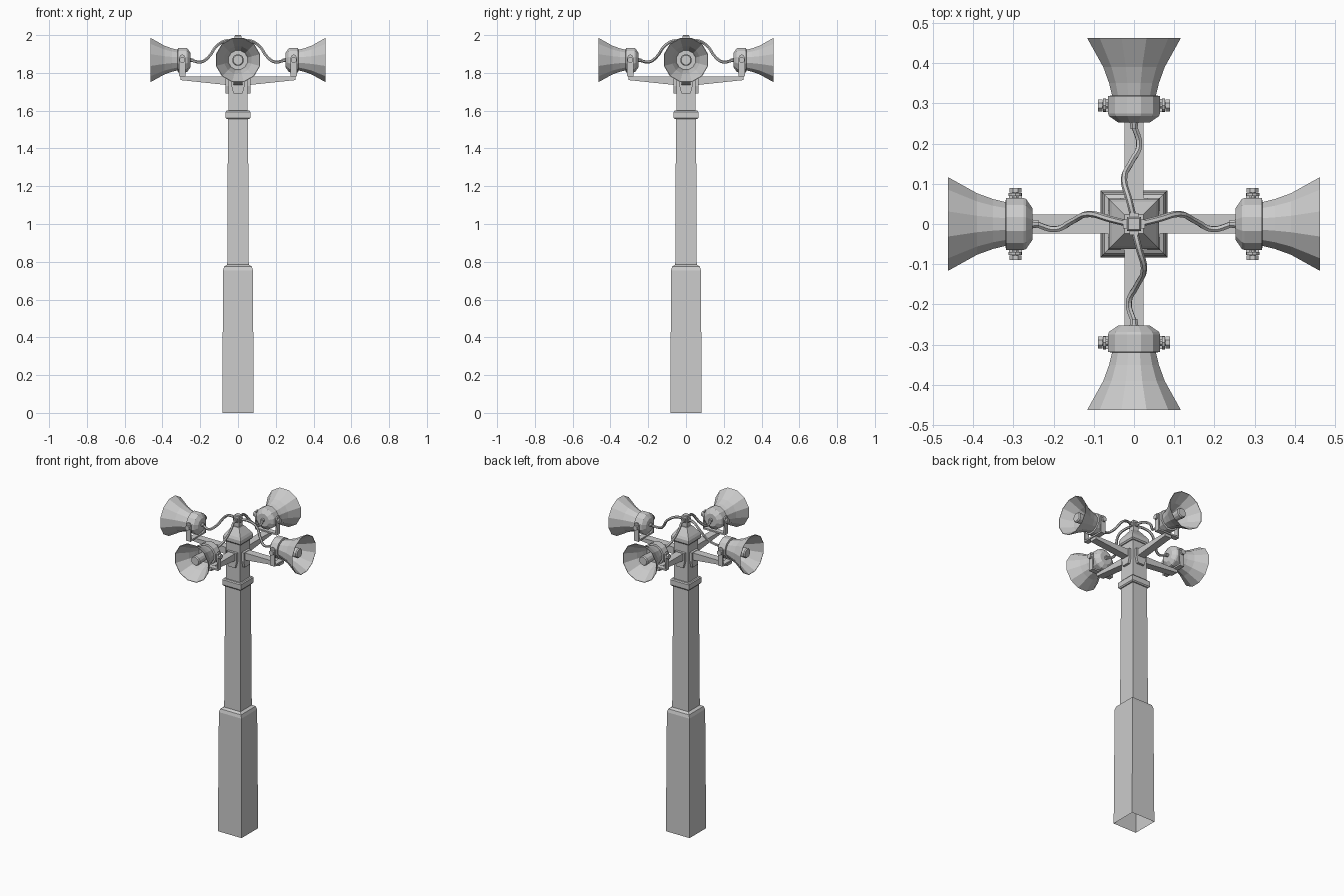
import bpy, bmesh, math
from mathutils import Matrix, Vector

cube = bpy.data.objects.get("Cube")
if cube:
    bpy.data.objects.remove(cube, do_unlink=True)

grey = bpy.data.materials.new("painted grey")
grey.use_nodes = True
grey.diffuse_color = (0.6, 0.6, 0.6, 1)
grey.node_tree.nodes["Principled BSDF"].inputs["Base Color"].default_value = (0.6, 0.6, 0.6, 1)

HORN_Z = 1.868


def add(name, data, turn=0):
    ob = bpy.data.objects.new(name, data)
    ob.rotation_euler.z = turn
    data.materials.append(grey)
    bpy.context.collection.objects.link(ob)
    return ob


def finish(name, bm, turn=0):
    bmesh.ops.recalc_face_normals(bm, faces=bm.faces)
    me = bpy.data.meshes.new(name)
    bm.to_mesh(me)
    bm.free()
    return add(name, me, turn)


def loft(name, rings, turn=0, cap_start=True, cap_end=True):
    """Skin a list of equal-length point rings."""
    bm = bmesh.new()
    loops = [[bm.verts.new(p) for p in ring] for ring in rings]
    n = len(loops[0])
    for a, b in zip(loops, loops[1:]):
        for i in range(n):
            j = (i + 1) % n
            bm.faces.new((a[i], a[j], b[j], b[i]))
    if cap_start:
        bm.faces.new(loops[0])
    if cap_end:
        bm.faces.new(loops[-1])
    return finish(name, bm, turn)


def square_stack(name, profile, cap_start=True):
    """Square section of half-width w at each height z."""
    rings = [[(-w, -w, z), (w, -w, z), (w, w, z), (-w, w, z)] for w, z in profile]
    return loft(name, rings, 0, cap_start)


def lathe(name, profile, turn, sides=12, cap_start=True, cap_end=True):
    """Revolve (x, radius) pairs about the horn axis."""
    rings = []
    for x, r in profile:
        angles = [2 * math.pi * (i + 0.5) / sides for i in range(sides)]
        rings.append([(x, r * math.cos(a), HORN_Z + r * math.sin(a)) for a in angles])
    return loft(name, rings, turn, cap_start, cap_end)


def extrude(name, outline, axis, depth, offset, turn):
    """Extrude a 2D outline along x or y, symmetric about offset."""
    rings = []
    for d in (offset - depth / 2, offset + depth / 2):
        rings.append([(u, d, z) if axis == "y" else (d, u, z) for u, z in outline])
    return loft(name, rings, turn)


def box(name, size, centre, turn=0):
    bm = bmesh.new()
    bmesh.ops.create_cube(bm, size=1, matrix=Matrix.Translation(centre) @ Matrix.Diagonal(Vector(size).to_4d()))
    return finish(name, bm, turn)


# Post: open-bottomed base, shaft, collar and roofed cap
square_stack("post_base", [(0.083, 0), (0.079, 0.755), (0.073, 0.775), (0.056, 0.785)], False)
square_stack("post_shaft", [(0.057, 0.78), (0.053, 1.57)])
square_stack("post_collar", [(0.06, 1.555), (0.065, 1.562), (0.065, 1.594), (0.06, 1.6)])
square_stack("post_top", [(0.05, 1.59), (0.05, 1.85)])
square_stack("post_cap", [(0.056, 1.84), (0.062, 1.848), (0.062, 1.87), (0.055, 1.885), (0.024, 1.93)])
square_stack("cable_box", [(0.018, 1.925), (0.018, 1.995), (0.014, 2.0)])

SIDES = [("left", 0), ("back", math.pi / 2), ("right", math.pi), ("front", -math.pi / 2)]

for side, turn in SIDES:
    # Mount plate and tapered arm
    plate = [(-0.024, 1.69), (0.024, 1.69), (0.034, 1.73), (0.034, 1.785), (-0.034, 1.785), (-0.034, 1.73)]
    extrude(side + "_mount_plate", plate, "x", 0.016, 0.057, turn)
    arm = [(0.05, 1.735), (0.305, 1.762), (0.305, 1.782), (0.05, 1.782)]
    extrude(side + "_arm", arm, "y", 0.048, 0, turn)

    # U bracket with rounded ears and bolts
    box(side + "_bracket_base", (0.032, 0.154, 0.01), (0.295, 0, 1.785), turn)
    ear = [(0.279, 1.78), (0.311, 1.78)]
    for i in range(7):
        a = math.pi * i / 6
        ear.append((0.295 + 0.017 * math.cos(a), 1.875 + 0.022 * math.sin(a)))
    for tag, s in (("a", 1), ("b", -1)):
        extrude(side + "_bracket_ear_" + tag, ear, "y", 0.008, s * 0.073, turn)
        for part, r, y0, y1 in (("bolt", 0.009, 0.055, 0.08), ("bolt_head", 0.016, 0.078, 0.09)):
            rings = []
            for y in (y0, y1):
                rings.append([(0.295 + r * math.cos(k * math.pi / 4 + 0.39), s * y,
                               HORN_Z + r * math.sin(k * math.pi / 4 + 0.39)) for k in range(8)])
            loft(side + "_" + part + "_" + tag, rings, turn)

    # Driver housing, flared open bell and inner reflex tube
    lathe(side + "_driver", [(0.252, 0.04), (0.268, 0.064), (0.275, 0.067), (0.318, 0.067), (0.32, 0.056)], turn)
    lathe(side + "_bell", [(0.318, 0.056), (0.35, 0.064), (0.39, 0.079), (0.463, 0.121),
                           (0.463, 0.118), (0.39, 0.075), (0.35, 0.06), (0.321, 0.052)],
          turn, cap_start=False)
    lathe(side + "_inner_tube", [(0.32, 0.024), (0.425, 0.031), (0.432, 0.026)], turn)
    lathe(side + "_cable_plug", [(0.236, 0.009), (0.254, 0.012)], turn, 8)

    # Wavy cable from the box to the driver
    flip = -1 if side == "right" else 1
    curve = bpy.data.curves.new(side + "_cable", "CURVE")
    curve.dimensions = "3D"
    curve.bevel_depth = 0.008
    curve.bevel_resolution = 1
    curve.resolution_u = 4
    curve.use_fill_caps = True
    path = [(0.012, 0, 1.97), (0.06, 0.012, 1.972), (0.11, 0.025, 1.945),
            (0.155, 0.006, 1.885), (0.195, -0.013, 1.858), (0.245, 0, 1.866)]
    spline = curve.splines.new("BEZIER")
    spline.bezier_points.add(len(path) - 1)
    spline.use_smooth = False
    for point, (x, y, z) in zip(spline.bezier_points, path):
        point.co = (x, y * flip, z)
        point.handle_left_type = point.handle_right_type = "AUTO"
    add(side + "_cable", curve, turn)

    # Clamp where the cable leaves the box
    box(side + "_cable_clamp", (0.014, 0.022, 0.024), (0.02, 0, 1.97), turn)
